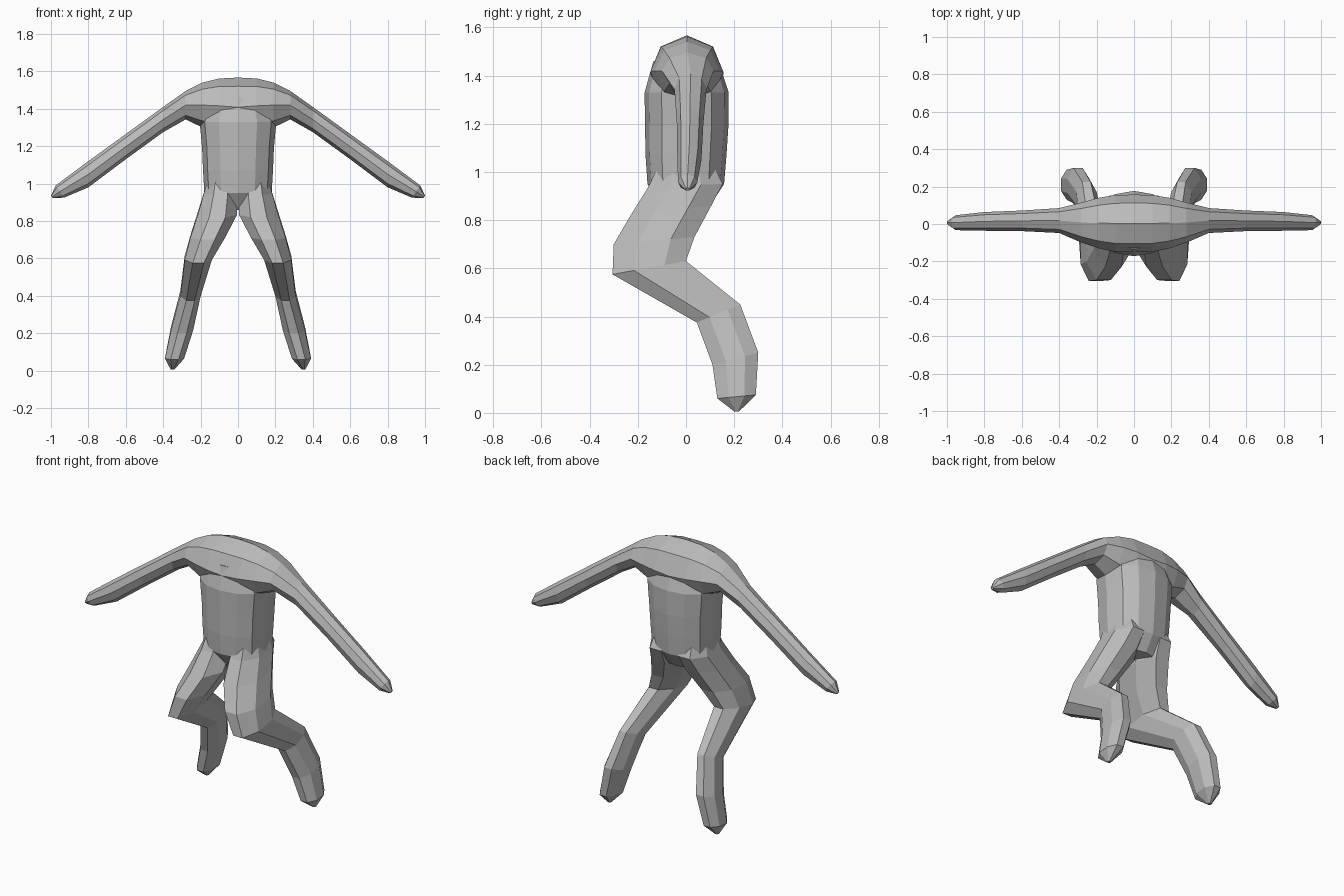
import bpy, bmesh, math
from mathutils import Vector as V

if "Cube" in bpy.data.objects:
    bpy.data.objects.remove(bpy.data.objects["Cube"])

skin = bpy.data.materials.new("plain grey")
skin.diffuse_color = (0.5, 0.5, 0.5, 1)
skin.use_nodes = True
skin.node_tree.nodes["Principled BSDF"].inputs["Base Color"].default_value = skin.diffuse_color


def ring(p, q, side, n=8, turn=0.0, power=1.0):
    """Closed section spanning p to q, with half-width vector side."""
    p, q, side = V(p), V(q), V(side)
    c, half = (p + q) / 2, (p - q) / 2
    grow = 1 / math.cos(turn)
    pts = []
    for i in range(n):
        a = 2 * math.pi * i / n + turn
        k = math.cos(a) * grow
        k = math.copysign(abs(k) ** power, k)
        pts.append(c + half * k + side * math.sin(a) * grow)
    return pts


def loft(name, rings):
    """Skin a list of equal sections and cap both ends."""
    bm = bmesh.new()
    rows = [[bm.verts.new(p) for p in r] for r in rings]
    n = len(rows[0])
    for a, b in zip(rows, rows[1:]):
        for i in range(n):
            j = (i + 1) % n
            bm.faces.new((a[i], a[j], b[j], b[i]))
    bm.faces.new(rows[0])
    bm.faces.new(rows[-1])
    bmesh.ops.recalc_face_normals(bm, faces=bm.faces)
    me = bpy.data.meshes.new(name)
    bm.to_mesh(me)
    bm.free()
    me.materials.append(skin)
    ob = bpy.data.objects.new(name, me)
    bpy.context.collection.objects.link(ob)
    return ob


# Torso: height, half width, front y, back y
torso = [(0.86, 0.10, -0.10, 0.10), (0.95, 0.180, -0.16, 0.158),
         (1.07, 0.187, -0.168, 0.168), (1.19, 0.192, -0.17, 0.176),
         (1.33, 0.205, -0.172, 0.177), (1.46, 0.16, -0.135, 0.135)]
body = loft("body", [ring((0, f, z), (0, b, z), (w, 0, 0), 12, 0, 0.75)
                     for z, w, f, b in torso])

# Shoulders and arms: top x, top z, bottom x, bottom z, front y, back y
arm = [(0.0, 1.567, 0.0, 1.25, -0.15, 0.157), (0.1, 1.562, 0.1, 1.27, -0.148, 0.155),
       (0.19, 1.54, 0.19, 1.30, -0.13, 0.14), (0.28, 1.495, 0.28, 1.343, -0.10, 0.115),
       (0.40, 1.41, 0.40, 1.275, -0.048, 0.085), (0.60, 1.265, 0.60, 1.13, -0.038, 0.072),
       (0.80, 1.12, 0.80, 0.98, -0.036, 0.064), (0.975, 0.99, 0.93, 0.925, -0.033, 0.047),
       (1.0, 0.935, 0.99, 0.922, -0.004, 0.018)]
arm_rings = []
for s, part in ((-1, arm[:0:-1]), (1, arm)):
    for tx, tz, bx, bz, f, b in part:
        m = (f + b) / 2
        arm_rings.append(ring((s * tx, m, tz), (s * bx, m, bz), (0, (b - f) / 2, 0)))
parts = [loft("arms", arm_rings)]

# Legs: front y, front z, back y, back z, inner x, outer x
leg = [(-0.10, 1.06, 0.10, 1.06, 0.03, 0.15), (-0.155, 0.94, 0.152, 0.95, 0.002, 0.184),
       (-0.23, 0.82, 0.105, 0.86, 0.006, 0.215), (-0.30, 0.70, 0.035, 0.73, 0.070, 0.255),
       (-0.305, 0.575, 0.0, 0.63, 0.14, 0.285), (0.045, 0.375, 0.225, 0.45, 0.20, 0.308),
       (0.11, 0.20, 0.30, 0.25, 0.24, 0.358), (0.13, 0.06, 0.29, 0.075, 0.288, 0.39),
       (0.20, 0.006, 0.22, 0.006, 0.34, 0.36)]
for s, name in ((-1, "left_leg"), (1, "right_leg")):
    parts.append(loft(name, [
        ring((s * (i + o) / 2, f, fz), (s * (i + o) / 2, b, bz),
             ((o - i) / 2, 0, 0), 8, math.pi / 8)
        for f, fz, b, bz, i, o in leg]))

# Fuse limbs and torso into one skin
for p in parts:
    mod = body.modifiers.new("fuse " + p.name, "BOOLEAN")
    mod.operation, mod.solver, mod.object = "UNION", "EXACT", p
graph = bpy.context.evaluated_depsgraph_get()
fused = bpy.data.meshes.new_from_object(body.evaluated_get(graph))
body.modifiers.clear()
body.data = fused
for p in parts:
    bpy.data.objects.remove(p)
